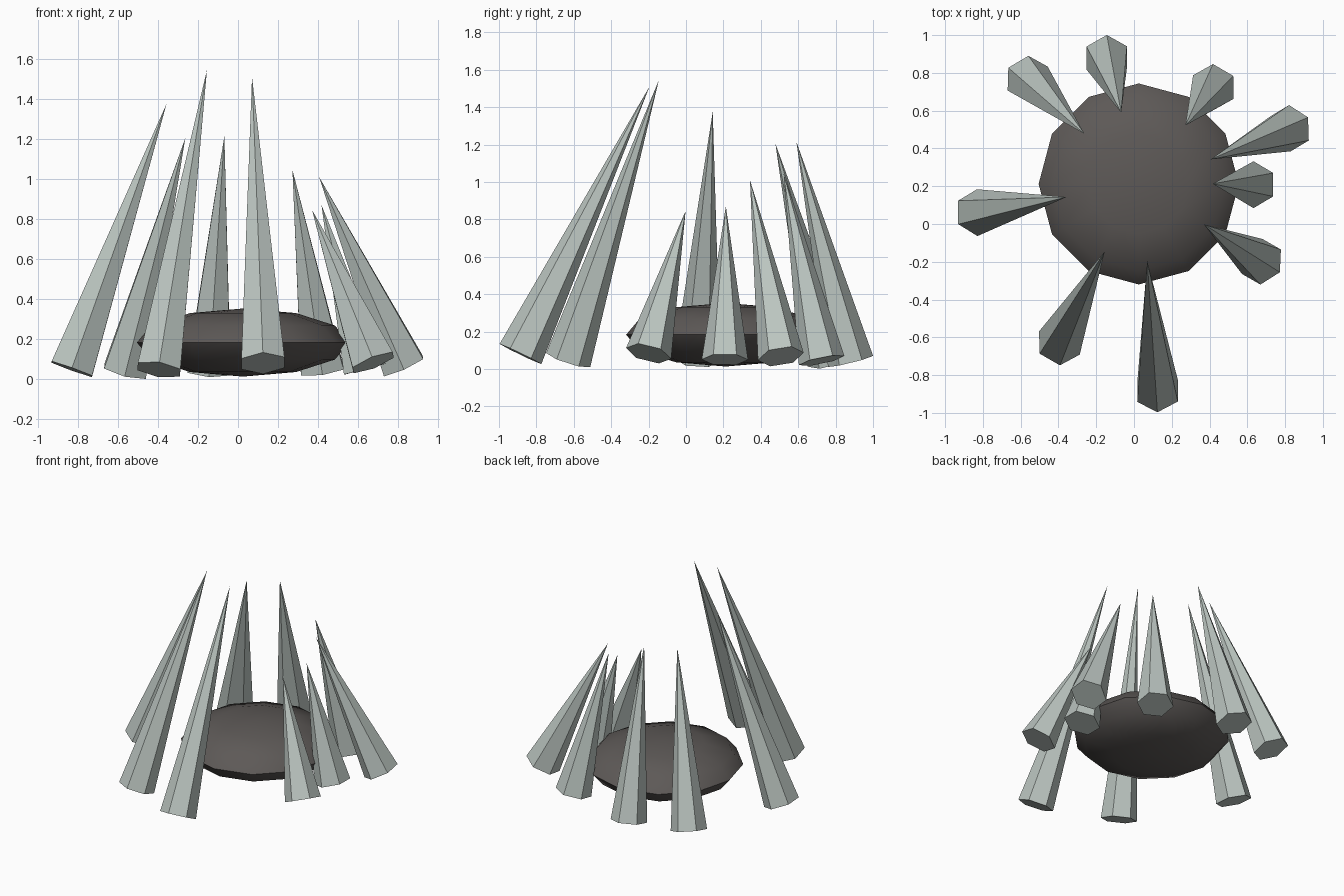
import bpy
import math
from mathutils import Vector, Matrix

old = bpy.data.objects.get("Cube")
if old:
    bpy.data.objects.remove(old, do_unlink=True)


def make_material(name, colour):
    mat = bpy.data.materials.new(name)
    mat.use_nodes = True
    mat.diffuse_color = colour
    mat.node_tree.nodes["Principled BSDF"].inputs["Base Color"].default_value = colour
    return mat


dark_stone = make_material("dark_stone", (0.11, 0.10, 0.095, 1))
pale_grey = make_material("pale_grey", (0.50, 0.56, 0.53, 1))


def add_spike(name, base, tip):
    """Six-sided pointed spike from the base centre to the tip."""
    base, tip = Vector(base), Vector(tip)
    axis = tip - base
    bpy.ops.mesh.primitive_cone_add(vertices=6, radius1=0.124, radius2=0, depth=axis.length)
    spike = bpy.context.object
    spike.name = name
    turn = Vector((0, 0, 1)).rotation_difference(axis).to_matrix().to_4x4()
    spike.data.transform(Matrix.Translation((base + tip) / 2) @ turn)
    spike.data.materials.append(pale_grey)


# Flattened stone in the middle, with a crisp rim
bpy.ops.mesh.primitive_uv_sphere_add(segments=12, ring_count=6, radius=1)
stone = bpy.context.object
stone.name = "central_stone"
stone.data.transform(Matrix.Translation((0.025, 0.212, 0.183)) @ Matrix.Diagonal((0.53, 0.532, 0.17, 1)))
stone.data.materials.append(dark_stone)
bpy.ops.object.shade_smooth_by_angle(angle=math.radians(40))

# Ring of leaning spikes: name, base centre, tip
spikes = [
    ("front_spike", (0.125, -0.885, 0.08), (0.07, -0.195, 1.51)),
    ("front_right_spike", (-0.395, -0.63, 0.048), (-0.155, -0.145, 1.545)),
    ("right_spike", (-0.83, 0.06, 0.05), (-0.357, 0.143, 1.375)),
    ("back_right_spike", (-0.563, 0.77, 0.042), (-0.263, 0.478, 1.205)),
    ("back_spike", (-0.145, 0.88, 0.04), (-0.068, 0.59, 1.215)),
    ("back_left_spike", (0.42, 0.725, 0.045), (0.272, 0.522, 1.045)),
    ("left_back_spike", (0.825, 0.507, 0.067), (0.405, 0.342, 1.01)),
    ("left_spike", (0.633, 0.208, 0.05), (0.417, 0.213, 0.87)),
    ("left_front_spike", (0.675, -0.2, 0.083), (0.37, -0.002, 0.845)),
]
for name, base, tip in spikes:
    add_spike(name, base, tip)
